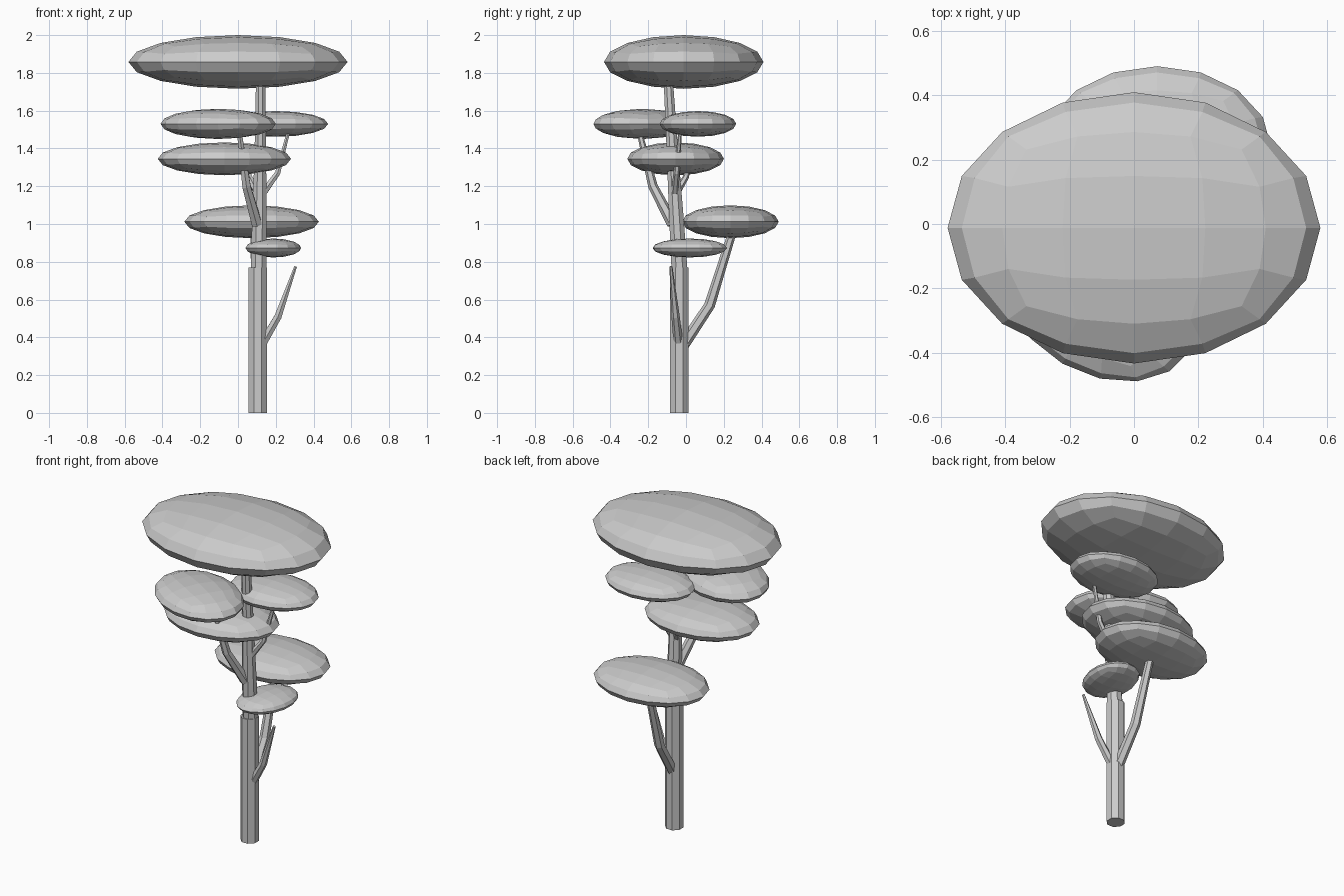
import bpy, bmesh
from math import radians, cos, sin, tau
from mathutils import Vector, Matrix

if "Cube" in bpy.data.objects:
    bpy.data.objects.remove(bpy.data.objects["Cube"])


def finish(bm, name):
    bmesh.ops.recalc_face_normals(bm, faces=bm.faces)
    mesh = bpy.data.meshes.new(name)
    bm.to_mesh(mesh)
    bm.free()
    ob = bpy.data.objects.new(name, mesh)
    bpy.context.collection.objects.link(ob)
    return ob


def foliage(name, centre, radii, turn=0):
    """Flattened ball made from a twice-subdivided cube."""
    bm = bmesh.new()
    bmesh.ops.create_cube(bm, size=2)
    for _ in range(2):
        bmesh.ops.subdivide_edges(bm, edges=bm.edges[:], cuts=1, use_grid_fill=True)
        for v in bm.verts:
            v.co.normalize()
    bm.transform(Matrix.Translation(centre) @ Matrix.Rotation(radians(turn), 4, 'Z')
                 @ Matrix.Diagonal((*radii, 1)))
    return finish(bm, name)


def limb(name, path, sides):
    """Tapered faceted tube through (x, y, z, radius) points."""
    bm = bmesh.new()
    pts = [Vector(p[:3]) for p in path]
    rings = []
    for i, p in enumerate(pts):
        d = pts[min(i + 1, len(pts) - 1)] - pts[max(i - 1, 0)]
        d.normalize()
        rot = Vector((0, 0, 1)).rotation_difference(d)
        ring = []
        for k in range(sides):
            a = tau * (k + 0.5) / sides
            r = path[i][3] / cos(tau / sides / 2)
            ring.append(bm.verts.new(p + rot @ Vector((r * cos(a), r * sin(a), 0))))
        rings.append(ring)
    for a, b in zip(rings, rings[1:]):
        for k in range(sides):
            n = (k + 1) % sides
            bm.faces.new((a[k], a[n], b[n], b[k]))
    bm.faces.new(rings[0][::-1])
    bm.faces.new(rings[-1])
    return finish(bm, name)


# Trunk: straight base and a leaning, thinner upper part
limb("trunk_base", [(.105, -.035, 0, .049), (.105, -.035, .77, .049)], 8)
limb("trunk_upper", [(.11, -.035, .765, .042), (.113, -.052, 1.05, .038),
                     (.118, -.07, 1.35, .031), (.12, -.096, 1.80, .024)], 8)

# Branches
limb("bare_branch", [(.125, -.04, .36, .022), (.212, -.055, .51, .019),
                     (.305, -.08, .775, .007)], 6)
limb("back_branch", [(.105, -.02, .35, .027), (.095, .125, .57, .025),
                     (.085, .25, .97, .019)], 6)
limb("front_branch", [(.10, -.07, 1.0, .027), (.045, -.175, 1.2, .022),
                      (.005, -.25, 1.5, .012)], 6)
limb("right_branch", [(.13, -.06, 1.16, .018), (.21, -.05, 1.27, .014),
                      (.27, -.03, 1.5, .008)], 6)
limb("inner_branch", [(.11, -.06, 1.15, .018), (.06, 0, 1.25, .014),
                      (.03, .03, 1.41, .009)], 6)

# Foliage pads, from the top down
foliage("crown_foliage", (0, -.012, 1.858), (.58, .422, .142))
foliage("front_foliage", (-.105, -.23, 1.53), (.325, .236, .08), -30)
foliage("right_foliage", (.2, .063, 1.53), (.277, .203, .068))
foliage("middle_foliage", (-.072, -.055, 1.345), (.353, .256, .087))
foliage("back_foliage", (.072, .235, 1.012), (.356, .256, .087))
foliage("small_foliage", (.187, .02, .873), (.2, .147, .05), 80)
